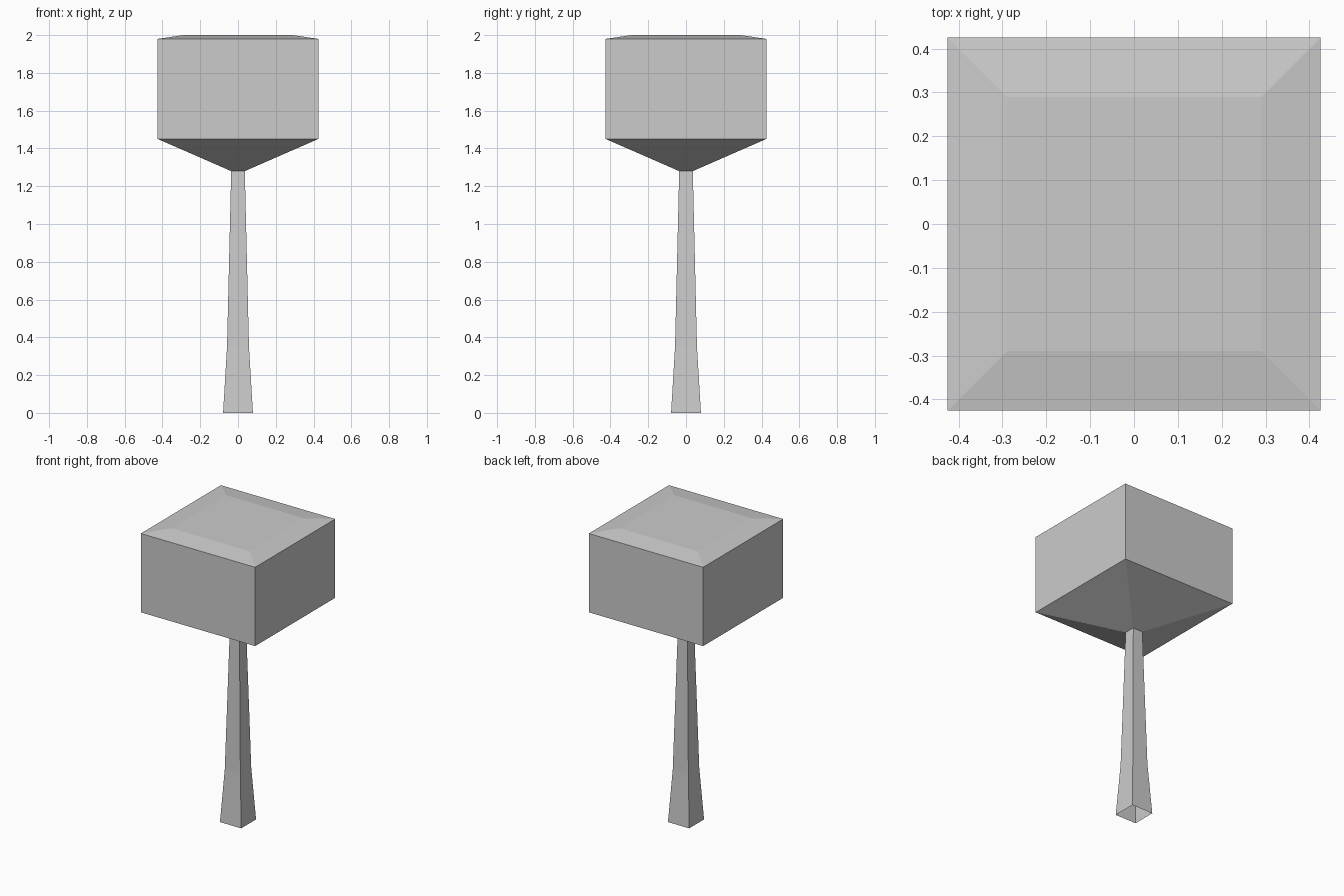
import bpy
import bmesh

if "Cube" in bpy.data.objects:
    bpy.data.objects.remove(bpy.data.objects["Cube"], do_unlink=True)

# Single flat colour
grey = bpy.data.materials.new("light_grey")
grey.use_nodes = True
colour = (0.6, 0.6, 0.6, 1)
grey.diffuse_color = colour
grey.node_tree.nodes["Principled BSDF"].inputs["Base Color"].default_value = colour


def square_loft(name, profile, cap_top=False):
    """Skin square rings given as (half width, height), bottom to top."""
    bm = bmesh.new()
    rings = [[bm.verts.new((sx * half, sy * half, z))
              for sx, sy in ((-1, -1), (1, -1), (1, 1), (-1, 1))]
             for half, z in profile]
    for low, high in zip(rings, rings[1:]):
        for i in range(4):
            j = (i + 1) % 4
            bm.faces.new((low[i], low[j], high[j], high[i]))
    if cap_top:
        bm.faces.new(rings[-1])
    mesh = bpy.data.meshes.new(name)
    bm.to_mesh(mesh)
    bm.free()
    mesh.materials.append(grey)
    obj = bpy.data.objects.new(name, mesh)
    bpy.context.collection.objects.link(obj)
    return obj


# Tapered trunk, flared at the foot and open underneath
square_loft("trunk", [(0.079, 0), (0.058, 0.35), (0.036, 1.28)])

# Boxy crown with a sloping underside and shallow chamfered top
square_loft("crown", [(0.036, 1.28), (0.425, 1.45), (0.425, 1.98), (0.29, 2)],
            cap_top=True)
